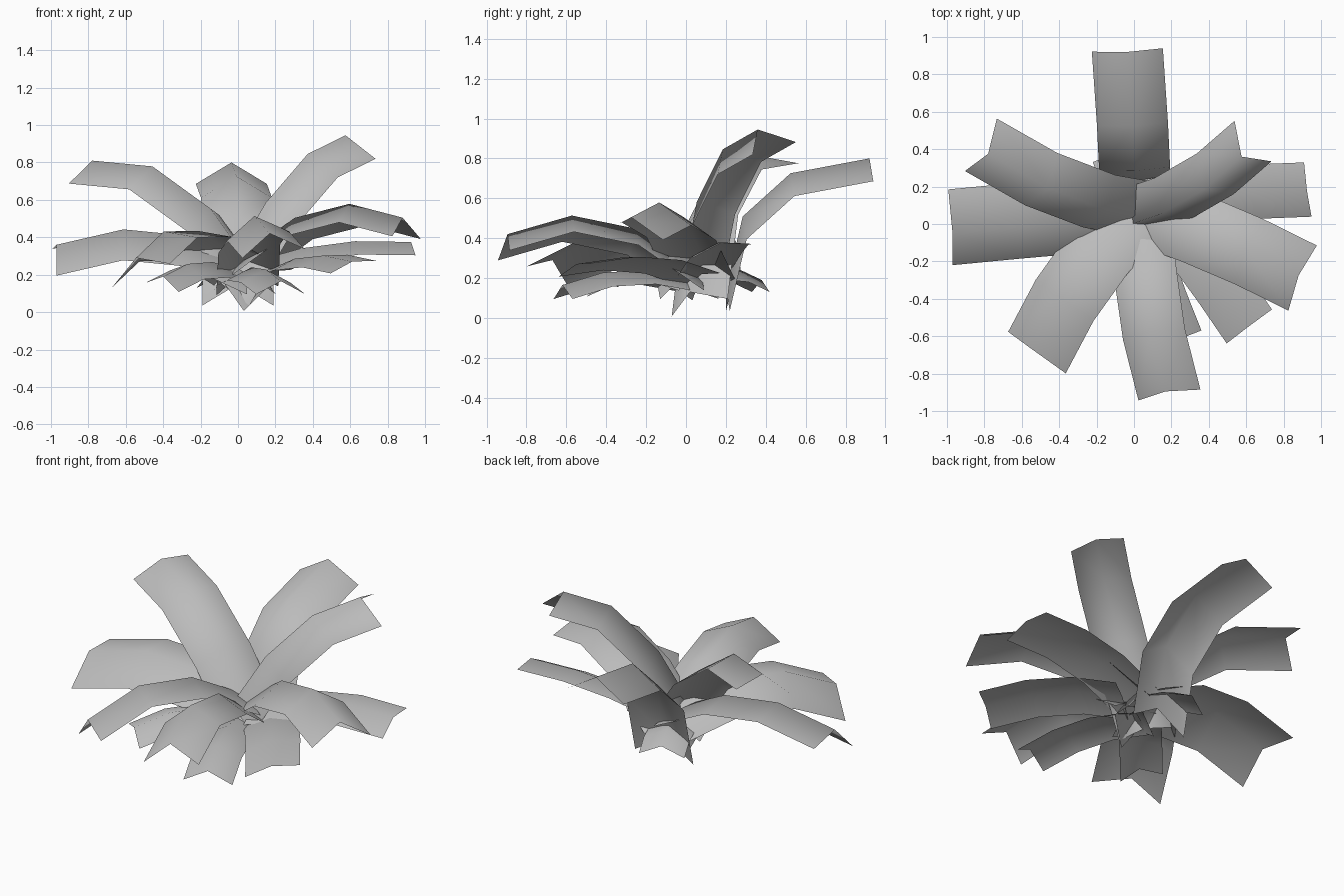
import bpy
import math
from mathutils import Vector

cube = bpy.data.objects.get("Cube")
if cube:
    bpy.data.objects.remove(cube, do_unlink=True)

# One plain grey for the whole plant
grey = bpy.data.materials.new("leaf_grey")
grey.use_nodes = True
colour = (0.5, 0.5, 0.5, 1.0)
grey.diffuse_color = colour
for node in grey.node_tree.nodes:
    if node.type == 'BSDF_PRINCIPLED':
        node.inputs["Base Color"].default_value = colour
        node.inputs["Roughness"].default_value = 0.8

SEGMENTS = 3


def ridge_point(base, middle, tip, t):
    """Point on the parabola that passes through base, middle and tip."""
    weight_base = (1 - t) * (1 - 2 * t)
    weight_middle = 4 * t * (1 - t)
    weight_tip = t * (2 * t - 1)
    return base * weight_base + middle * weight_middle + tip * weight_tip


def leaf(name, base, middle, tip, roll=0.0, width=0.185, fold=0.1, lean=1.0):
    """Arching strip with one folded cross-section swept along its ridge."""
    base, middle, tip = Vector(base), Vector(middle), Vector(tip)
    # The cross-section is square to the line from base to tip
    chord = tip - base
    chord.z *= lean
    chord.normalize()
    side = Vector((0, 0, 1)).cross(chord).normalized()
    normal = chord.cross(side)
    tilted_side = side * math.cos(roll) + normal * math.sin(roll)
    tilted_normal = normal * math.cos(roll) - side * math.sin(roll)
    across = tilted_side * width
    drop = tilted_normal * fold
    verts, faces = [], []
    for row in range(SEGMENTS + 1):
        centre = ridge_point(base, middle, tip, row / SEGMENTS)
        verts += [centre + across - drop, centre, centre - across - drop]
    for row in range(SEGMENTS):
        for column in range(2):
            first = row * 3 + column
            faces.append((first, first + 3, first + 4, first + 1))
    mesh = bpy.data.meshes.new(name)
    mesh.from_pydata(verts, [], faces)
    mesh.materials.append(grey)
    for polygon in mesh.polygons:
        polygon.use_smooth = True
    mesh.update()
    leaf_object = bpy.data.objects.new(name, mesh)
    bpy.context.scene.collection.objects.link(leaf_object)


# Tall leaves at the back
leaf("back_leaf", base=(0, .2, .15), middle=(0, .385, .635),
     tip=(-.035, .92, .8), width=.19, fold=.115, lean=.1)
leaf("back_left_leaf", base=(-.1, -.03, .16), middle=(.263, .114, .735),
     tip=(.575, .36, .945), roll=.3, width=.15, fold=.14)
leaf("back_right_leaf", base=(.155, .02, .13), middle=(-.3, .124, .69),
     tip=(-.78, .375, .81), roll=-.32, width=.17)

# Spreading leaves at the sides
leaf("right_leaf", base=(.05, .04, .26), middle=(-.44, 0, .44),
     tip=(-.97, -.05, .36), roll=-.34, width=.215)
leaf("left_leaf", base=(.05, .08, .26), middle=(.48, .15, .365),
     tip=(.925, .175, .375), roll=.22, width=.15, fold=.04)

# Arching leaves at the front
leaf("front_left_leaf", base=(0, .1, .28), middle=(.45, -.07, .56),
     tip=(.88, -.275, .505), roll=-.04, width=.19, fold=.11)
leaf("front_left_lower_leaf", base=(.15, .08, .22), middle=(.38, -.22, .3),
     tip=(.61, -.55, .27), roll=.22, width=.155, fold=.03)
leaf("front_leaf", base=(.03, .08, .22), middle=(.06, -.41, .5),
     tip=(.17, -.895, .42), roll=.15, width=.17, fold=.11)
leaf("front_right_leaf", base=(0, .09, .3), middle=(-.31, -.26, .45),
     tip=(-.545, -.67, .29), roll=.32, width=.2)

# Short low leaves beneath
leaf("low_front_leaf", base=(0, .02, .2), middle=(.11, -.31, .24),
     tip=(.23, -.62, .165), width=.14, fold=.07)
leaf("low_right_leaf", base=(0, .03, .22), middle=(-.2, -.2, .27),
     tip=(-.4, -.43, .19), roll=-.2, width=.12, fold=.06)
leaf("low_back_leaf", base=(.02, .05, .22), middle=(-.04, .22, .25),
     tip=(-.1, .38, .19), width=.13, fold=.06)
